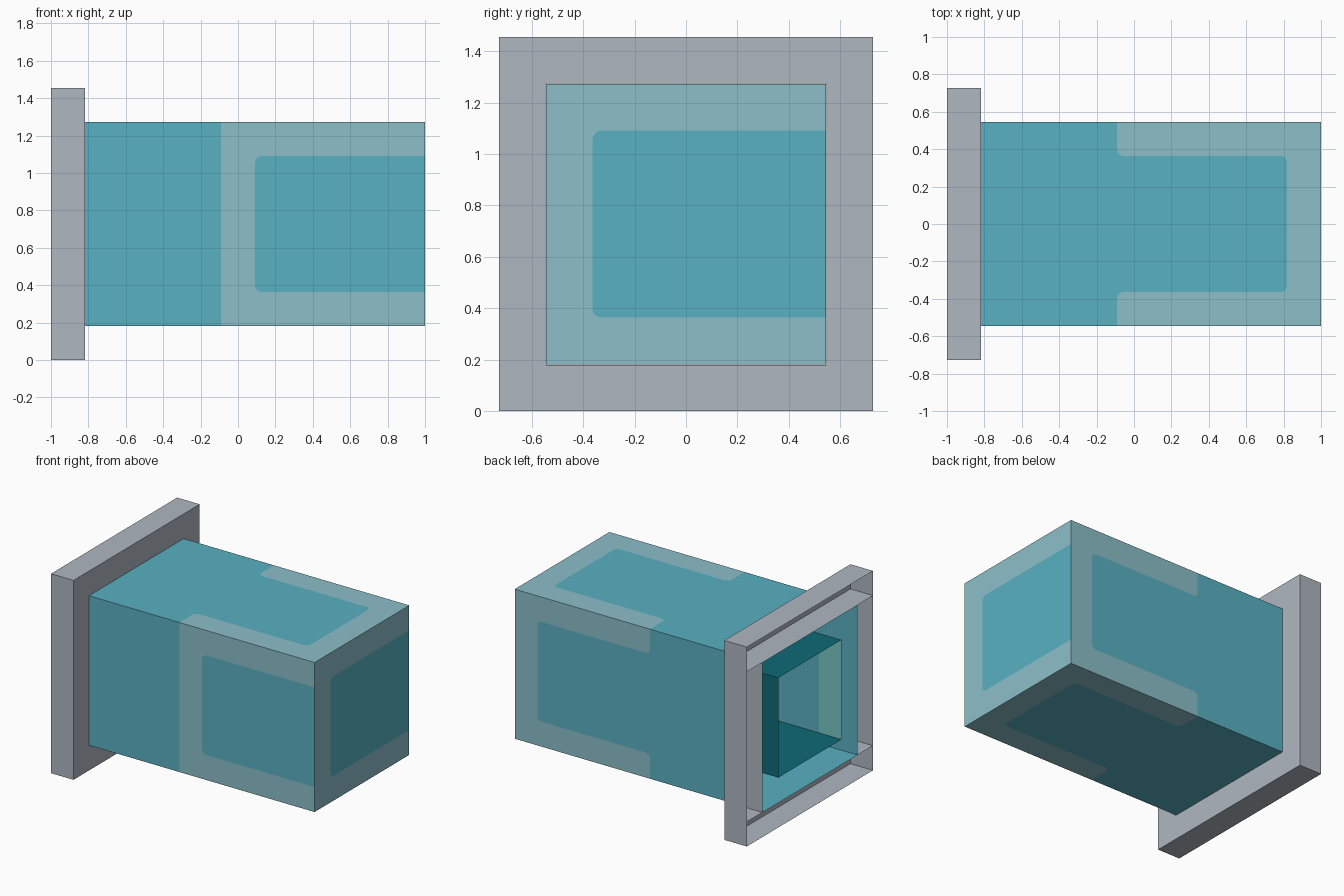
import bpy, bmesh, math
from mathutils import Vector

if "Cube" in bpy.data.objects:
    bpy.data.objects.remove(bpy.data.objects["Cube"], do_unlink=True)

U = 2 / 11            # module size
H = 3 * U             # half width of the body
C = 4 * U             # centre height
R = 0.035             # rounding of the painted corners


def material(name, rgb):
    m = bpy.data.materials.new(name)
    m.use_nodes = True
    m.diffuse_color = (*rgb, 1)
    m.node_tree.nodes["Principled BSDF"].inputs["Base Color"].default_value = (*rgb, 1)
    return m


TEAL = material("teal", (0.100, 0.440, 0.546))
PALE = material("pale blue", (0.262, 0.521, 0.584))
GREY = material("light grey", (0.429, 0.474, 0.527))
DARK = material("dark teal", (0.0045, 0.141, 0.181))
MINT = material("pale green", (0.191, 0.571, 0.539))


def finish(name, bm, mats):
    bmesh.ops.remove_doubles(bm, verts=bm.verts, dist=1e-5)
    me = bpy.data.meshes.new(name)
    bm.to_mesh(me)
    bm.free()
    for m in mats:
        me.materials.append(m)
    ob = bpy.data.objects.new(name, me)
    bpy.context.collection.objects.link(ob)
    return ob


def add_face(bm, pts, out, mat):
    """Flat face through pts, turned to look along out."""
    f = bm.faces.new([bm.verts.new(p) for p in pts])
    f.normal_update()
    if f.normal.dot(Vector(out)) < 0:
        f.normal_flip()
    f.material_index = mat


def arc(cu, cv, a0, a1, n=4):
    return [(cu + R * math.cos(math.radians(a0 + (a1 - a0) * i / n)),
             cv + R * math.sin(math.radians(a0 + (a1 - a0) * i / n))) for i in range(n + 1)]


def bracket_panel(bm, place, out, round_tips):
    """Square panel: pale bracket (open towards +u) around a teal centre."""
    L, n = 6 * U, 2 * U
    lower = arc(U + R, -n + R, 180, 270)
    if round_tips:
        lower += arc(L - R, -n - R, 90, 0)
    else:
        lower += [(L, -n)]
    upper = [(u, -v) for u, v in reversed(lower)]
    centre = lower + upper                       # notch outline, from left to tip and back
    pale = [(0, H), (0, -H), (L, -H)] + lower[::-1] + upper[::-1] + [(L, H)]
    add_face(bm, [place(u, v) for u, v in centre], out, 0)
    add_face(bm, [place(u, v) for u, v in pale], out, 1)


# Body: open at the back end, painted brackets on every side
bm = bmesh.new()
X0 = 1 - 6 * U
for s in (1, -1):
    # top and bottom
    bracket_panel(bm, lambda u, v: (1 - u, v, C + s * H), (0, 0, s), True)
    add_face(bm, [(-1, -H, C + s * H), (X0, -H, C + s * H),
                  (X0, H, C + s * H), (-1, H, C + s * H)], (0, 0, s), 0)
    # plain teal half of the two sides
    add_face(bm, [(-1, s * H, C - H), (X0, s * H, C - H),
                  (X0, s * H, C + H), (-1, s * H, C + H)], (0, s, 0), 0)
bracket_panel(bm, lambda u, v: (1 - u, H, C + v), (0, 1, 0), True)
bracket_panel(bm, lambda u, v: (X0 + u, -H, C + v), (0, -1, 0), False)
bracket_panel(bm, lambda u, v: (1, u - H, C + v), (1, 0, 0), False)
finish("body", bm, [TEAL, PALE])

# Inner sleeve: smaller square tube, open at the same end
bm = bmesh.new()
w, xe = 2 * U, 1 - U
for s in (1, -1):
    add_face(bm, [(-1, -w, C + s * w), (xe, -w, C + s * w),
                  (xe, w, C + s * w), (-1, w, C + s * w)], (0, 0, 1), 0)
for y, x0, x1, mat in ((w, -1, xe, 0), (-w, -1, -1 + U, 2), (-w, -1 + U, xe, 1)):
    add_face(bm, [(x0, y, C - w), (x1, y, C - w), (x1, y, C + w), (x0, y, C + w)], (0, 1, 0), mat)
add_face(bm, [(xe, -w, C - w), (xe, w, C - w), (xe, w, C + w), (xe, -w, C + w)], (-1, 0, 0), 1)
finish("inner_sleeve", bm, [DARK, TEAL, MINT])


# Mounting frame: four hollow beams, open on the wall side
def beam(name, y0, y1, z0, z1, open_ends):
    bm = bmesh.new()
    bmesh.ops.create_cube(bm, size=1)
    for v in bm.verts:
        v.co = (-1 + U * (v.co.x + 0.5), y0 + (y1 - y0) * (v.co.y + 0.5), z0 + (z1 - z0) * (v.co.z + 0.5))
    bm.normal_update()
    gone = [f for f in bm.faces if f.normal.x < -0.5 or (open_ends and abs(f.normal.z) > 0.5)]
    bmesh.ops.delete(bm, geom=gone, context='FACES')
    finish(name, bm, [GREY])


I, O = H + 0.002, 4 * U   # inner and outer half size
beam("frame_top", -O, O, C + I, C + O, False)
beam("frame_bottom", -O, O, C - O, C - I, False)
beam("frame_back_side", I, O, C - I, C + I, True)
beam("frame_front_side", -O, -I, C - I, C + I, True)
